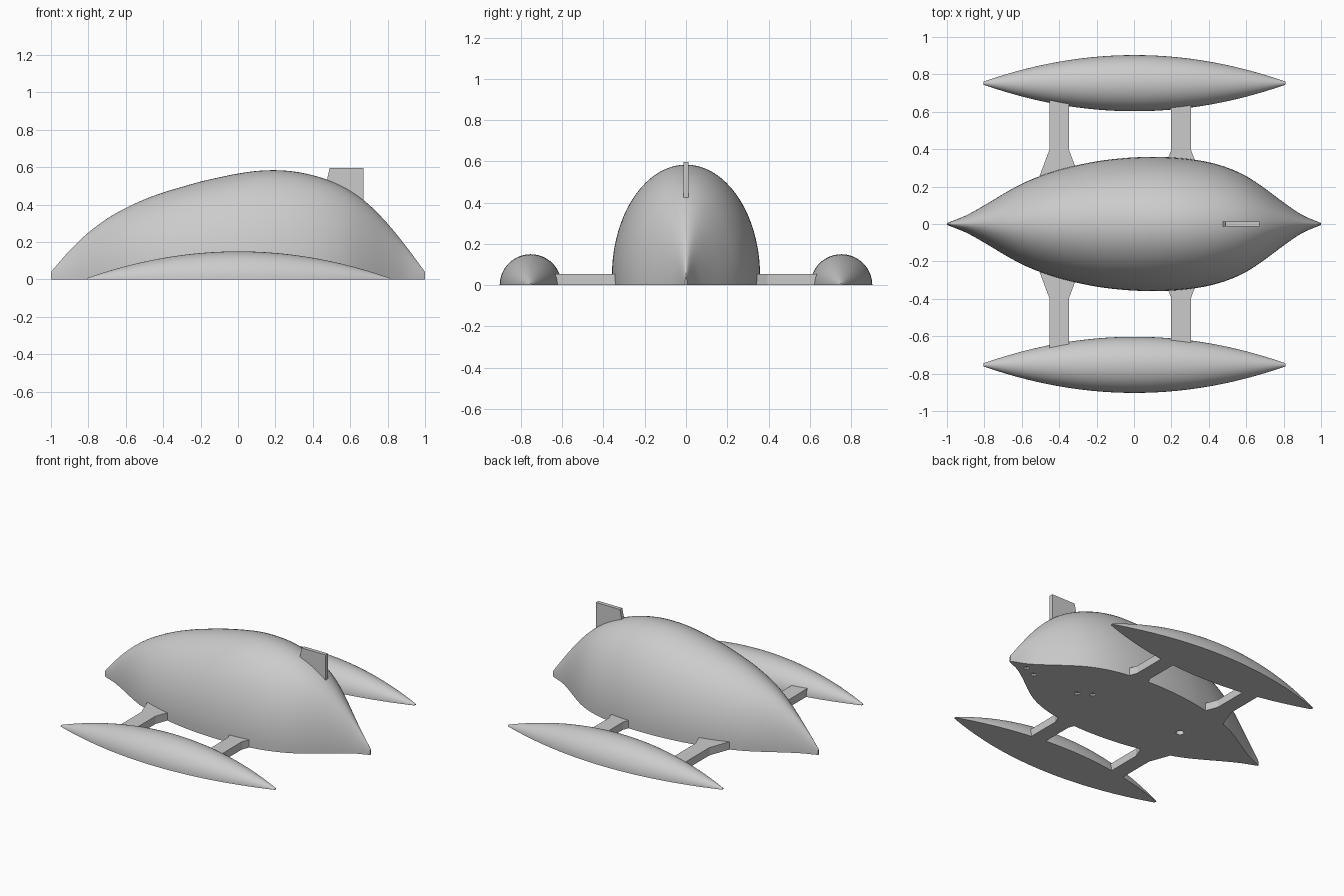
import bpy, bmesh, math

cube = bpy.data.objects.get("Cube")
if cube:
    bpy.data.objects.remove(cube, do_unlink=True)

grey = bpy.data.materials.new("plain grey")
grey.use_nodes = True
grey.diffuse_color = (0.6, 0.6, 0.6, 1)
grey.node_tree.nodes["Principled BSDF"].inputs["Base Color"].default_value = (0.6, 0.6, 0.6, 1)


def finish(name, bm):
    bmesh.ops.recalc_face_normals(bm, faces=bm.faces)
    mesh = bpy.data.meshes.new(name)
    bm.to_mesh(mesh)
    bm.free()
    mesh.materials.append(grey)
    obj = bpy.data.objects.new(name, mesh)
    bpy.context.collection.objects.link(obj)
    return obj


def activate(obj):
    bpy.ops.object.select_all(action='DESELECT')
    obj.select_set(True)
    bpy.context.view_layer.objects.active = obj


def smooth(obj):
    activate(obj)
    bpy.ops.object.shade_smooth_by_angle(angle=math.radians(35))


def spline(values, t):
    """Smooth curve through evenly spaced values, t from 0 to 1."""
    n = len(values) - 1
    i = min(int(t * n), n - 1)
    f = t * n - i
    b, c = values[i], values[i + 1]
    a = values[i - 1] if i > 0 else 2 * b - c
    d = values[i + 2] if i + 2 <= n else 2 * c - b
    return b + 0.5 * f * (c - a + f * (2*a - 5*b + 4*c - d + f * (3*(b - c) + d - a)))


def dome_loft(name, x0, x1, size, y0=0, belly=0.0, steps=80, arc=40):
    """Flat-bottomed loft of half ellipses; size(t) gives half width and height."""
    bm = bmesh.new()
    rings = []
    for s in range(steps + 1):
        t = s / steps
        w, h = size(t)
        c = belly * h
        start = -math.asin(c / (h - c))
        ring = []
        for k in range(arc + 1):
            a = start + (math.pi - 2 * start) * k / arc
            z = max(0, c + (h - c) * math.sin(a))
            ring.append(bm.verts.new((x0 + (x1 - x0) * t, y0 + w * math.cos(a), z)))
        rings.append(ring)
    for r, q in zip(rings, rings[1:]):
        for k in range(arc):
            bm.faces.new((r[k], r[k + 1], q[k + 1], q[k]))
    # end caps and flat underside
    bm.faces.new(rings[0])
    bm.faces.new(rings[-1])
    bm.faces.new([r[0] for r in rings] + [r[-1] for r in reversed(rings)])
    return finish(name, bm)


def prism(name, outline, axis, low, high):
    """Extrude an outline along 'y' or 'z'."""
    bm = bmesh.new()
    place = (lambda u, v, d: (u, d, v)) if axis == 'y' else (lambda u, v, d: (u, v, d))
    a, b = ([bm.verts.new(place(u, v, d)) for u, v in outline] for d in (low, high))
    bm.faces.new(a)
    bm.faces.new(b)
    for i in range(len(a)):
        j = (i + 1) % len(a)
        bm.faces.new((a[i], a[j], b[j], b[i]))
    return finish(name, bm)


# Main hull
widths = [.005, .045, .1, .16, .215, .257, .29, .315, .335, .348, .356,
          .359, .356, .347, .33, .301, .256, .19, .115, .048, .005]
heights = [.04, .155, .25, .325, .382, .428, .465, .495, .523, .546, .566,
           .58, .584, .577, .557, .524, .474, .4, .298, .175, .04]
hull = dome_loft("hull", -1, 1, lambda t: (spline(widths, t), spline(heights, t)), belly=0.08)


# Socket and shallow slots cut into the underside
def cut(shape):
    activate(hull)
    mod = hull.modifiers.new("cut", 'BOOLEAN')
    mod.operation, mod.solver, mod.object = 'DIFFERENCE', 'EXACT', shape
    bpy.ops.object.modifier_apply(modifier=mod.name)
    bpy.data.objects.remove(shape, do_unlink=True)


circle = [i * math.tau / 24 for i in range(24)]
cut(prism("socket_cutter", [(-.37 + .025 * math.cos(a), .025 * math.sin(a)) for a in circle],
          'z', -.05, .12))
for x, y in ((.87, .005), (.785, -.03), (.43, -.035), (.345, .015)):
    cut(prism("slot_cutter", [(x - .015, y - .015), (x + .015, y - .015),
                              (x + .015, y + .015), (x - .015, y + .015)], 'z', -.02, .015))
smooth(hull)


# Side floats
def float_size(t):
    r = .15 - .142 * (2 * t - 1) ** 2
    return r, r


for side, label in ((1, "back"), (-1, "front")):
    smooth(dome_loft(label + "_float", -.805, .81, float_size, y0=.753 * side, arc=32))
    # Struts flare where they meet the hull
    for x, end in ((-.4, "left"), (.252, "right")):
        outline = [(x - .053, .72), (x - .053, .395), (x - .128, .195),
                   (x + .128, .195), (x + .053, .395), (x + .053, .72)]
        prism(f"{label}_{end}_strut", [(u, v * side) for u, v in outline], 'z', 0, .053)

# Top fin
prism("fin", [(.465, .48), (.49, .597), (.67, .597), (.67, .38)], 'y', -.013, .013)
